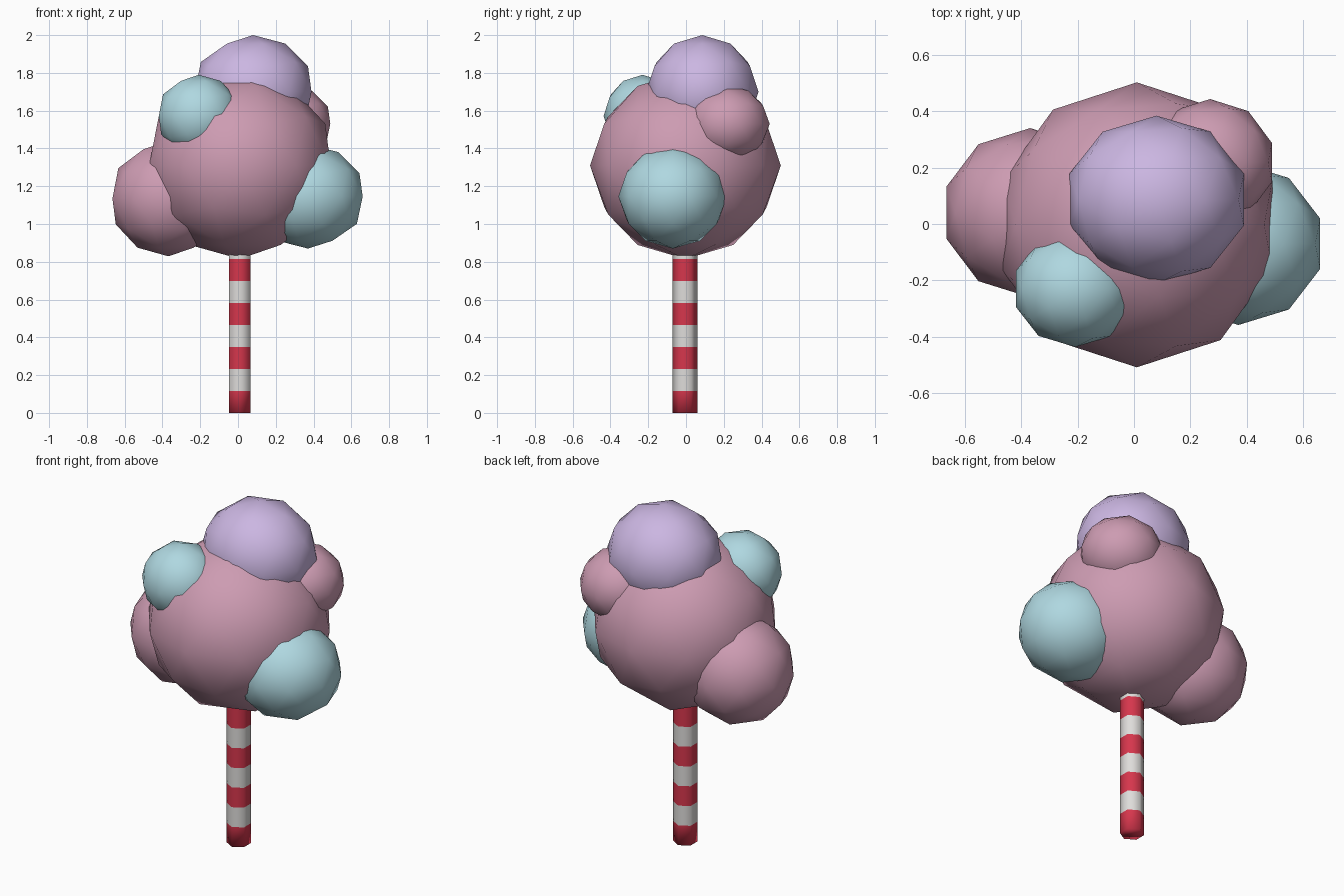
import bpy
import bmesh
import math
from mathutils import Matrix

cube = bpy.data.objects.get("Cube")
if cube:
    bpy.data.objects.remove(cube, do_unlink=True)


def material(name, rgb):
    mat = bpy.data.materials.new(name)
    mat.use_nodes = True
    mat.diffuse_color = (*rgb, 1)
    mat.node_tree.nodes["Principled BSDF"].inputs["Base Color"].default_value = (*rgb, 1)
    return mat


pink = material("candy pink", (0.61, 0.33, 0.445))
blue = material("pale blue", (0.43, 0.685, 0.75))
lilac = material("lilac", (0.60, 0.47, 0.76))
red = material("stripe red", (0.67, 0.037, 0.073))
white = material("stripe white", (0.73, 0.715, 0.70))


def add_object(name, bm, mats):
    for face in bm.faces:
        face.smooth = True
    mesh = bpy.data.meshes.new(name)
    bm.to_mesh(mesh)
    bm.free()
    for mat in mats:
        mesh.materials.append(mat)
    obj = bpy.data.objects.new(name, mesh)
    bpy.context.collection.objects.link(obj)
    return obj


def puff(name, mat, centre, size):
    """A low-poly, smooth-shaded ball of fluff."""
    bm = bmesh.new()
    bmesh.ops.create_icosphere(bm, subdivisions=2, radius=1)
    bm.transform(Matrix.Translation(centre) @ Matrix.Diagonal((*size, 1)))
    return add_object(name, bm, [mat])


# Cotton crown: one large ball with smaller puffs around it
puff("main_puff", pink, (0.01, -0.003, 1.31), (0.505, 0.505, 0.495))
puff("top_puff", lilac, (0.08, 0.086, 1.70), (0.325, 0.298, 0.30))
puff("front_puff", blue, (-0.208, -0.23, 1.572), (0.222, 0.206, 0.218))
puff("left_puff", blue, (0.37, -0.07, 1.146), (0.305, 0.288, 0.276))
puff("right_puff", pink, (-0.368, 0.04, 1.135), (0.312, 0.30, 0.306))
puff("back_puff", pink, (0.27, 0.218, 1.53), (0.23, 0.225, 0.206))

# Six-sided striped stick, built as stacked rings
SIDES, BANDS, STEP, RADIUS = 6, 8, 0.1165, 0.066
bm = bmesh.new()
rings = []
for level in range(BANDS + 1):
    ring = []
    for i in range(SIDES):
        a = math.pi / 2 + math.tau * i / SIDES
        ring.append(bm.verts.new((0.009 + RADIUS * math.cos(a), -0.006 + RADIUS * math.sin(a), level * STEP)))
    rings.append(ring)
for level in range(BANDS):
    low, high = rings[level], rings[level + 1]
    for i in range(SIDES):
        j = (i + 1) % SIDES
        face = bm.faces.new((low[i], low[j], high[j], high[i]))
        face.material_index = level % 2
bm.faces.new(list(reversed(rings[0])))
bm.faces.new(rings[-1]).material_index = 1
add_object("striped_stick", bm, [red, white])
